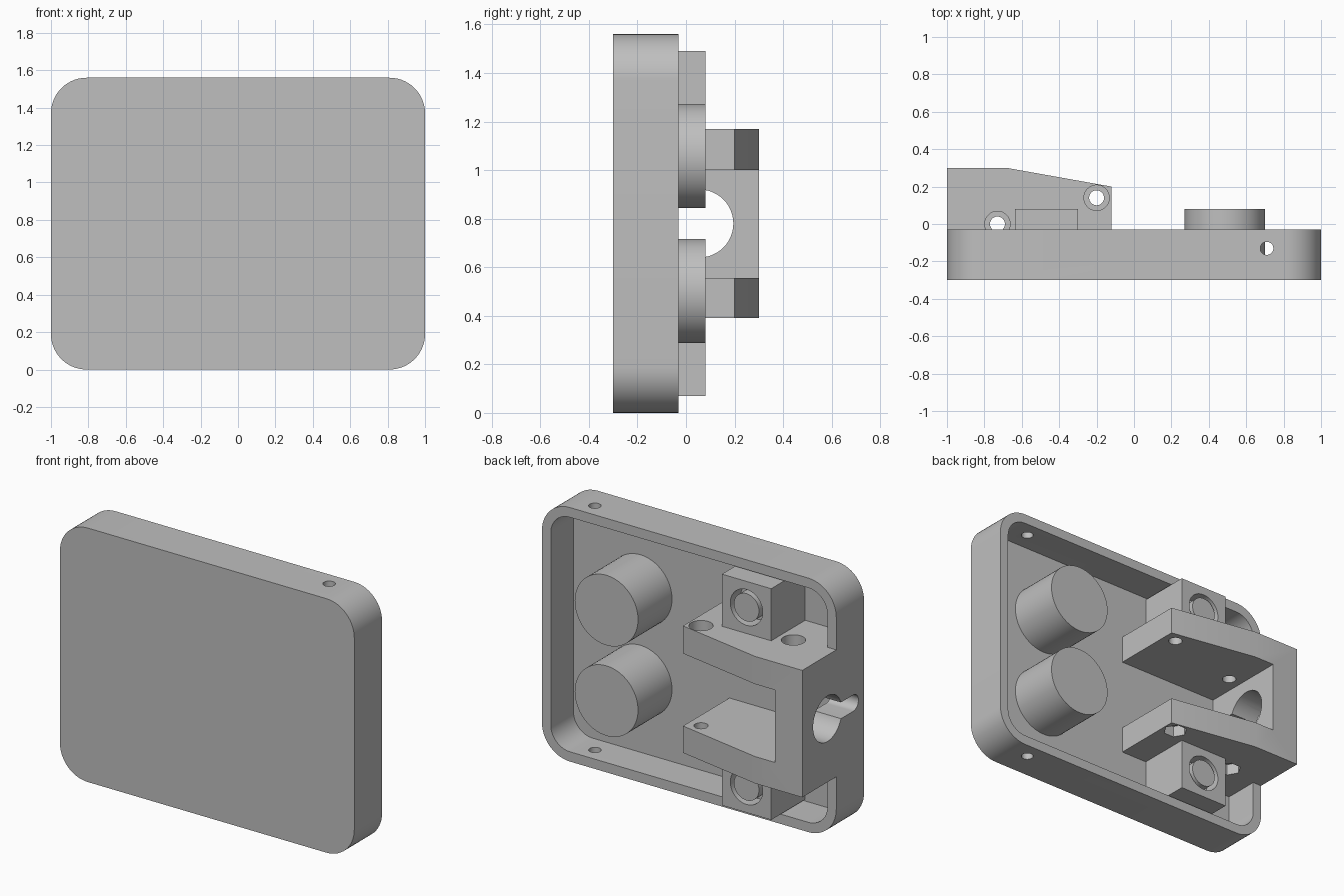
import bpy
import bmesh
from math import pi, cos, sin

cube = bpy.data.objects.get("Cube")
if cube:
    bpy.data.objects.remove(cube, do_unlink=True)

grey = bpy.data.materials.new("plain grey")
grey.use_nodes = True
COLOUR = (0.52, 0.52, 0.52, 1)
grey.diffuse_color = COLOUR
grey.node_tree.nodes["Principled BSDF"].inputs["Base Color"].default_value = COLOUR

# For each axis: place a 2D profile point (u, v) at distance w along the axis
PLACE = {
    "x": lambda u, v, w: (w, u, v),
    "y": lambda u, v, w: (u, w, v),
    "z": lambda u, v, w: (u, v, w),
}


def prism(name, points, axis, lo, hi):
    """Extrude a closed 2D profile along an axis."""
    bm = bmesh.new()
    face = bm.faces.new([bm.verts.new(PLACE[axis](u, v, lo)) for u, v in points])
    new = bmesh.ops.extrude_face_region(bm, geom=[face])["geom"]
    step = PLACE[axis](0, 0, hi - lo)
    bmesh.ops.translate(bm, vec=step, verts=[g for g in new if isinstance(g, bmesh.types.BMVert)])
    bmesh.ops.recalc_face_normals(bm, faces=bm.faces)
    mesh = bpy.data.meshes.new(name)
    bm.to_mesh(mesh)
    bm.free()
    mesh.materials.append(grey)
    obj = bpy.data.objects.new(name, mesh)
    bpy.context.collection.objects.link(obj)
    return obj


def arc(u, v, r, start, end, n):
    return [(u + r * cos(start + (end - start) * i / n),
             v + r * sin(start + (end - start) * i / n)) for i in range(n + 1)]


def circle(u, v, r, n=48):
    return arc(u, v, r, 0, 2 * pi, n)[:-1]


def rect(u0, v0, u1, v1):
    return [(u0, v0), (u1, v0), (u1, v1), (u0, v1)]


def rounded_rect(u0, v0, u1, v1, r):
    corners = [(u1 - r, v1 - r), (u0 + r, v1 - r), (u0 + r, v0 + r), (u1 - r, v0 + r)]
    pts = []
    for i, (u, v) in enumerate(corners):
        pts += arc(u, v, r, i * pi / 2, (i + 1) * pi / 2, 14)
    return pts


def cut(obj, *profile):
    """Subtract a prism from an object."""
    cutter = prism("cutter", *profile)
    cutter.hide_render = True
    mod = obj.modifiers.new("cut", "BOOLEAN")
    mod.operation = "DIFFERENCE"
    mod.solver = "EXACT"
    mod.object = cutter
    bpy.context.view_layer.objects.active = obj
    bpy.ops.object.modifier_apply(modifier=mod.name)
    bpy.data.objects.remove(cutter, do_unlink=True)


HEIGHT, MID = 1.56, 0.78
FLOOR, RIM, WALL = -0.25, -0.03, 0.06
ARM_LOW, ARM_HIGH = 0.39, 1.17
parts = []

# Shallow tray with rounded corners and a pin hole through top and bottom
tray = prism("tray", rounded_rect(-1, 0, 1, HEIGHT, 0.19), "y", -0.30, RIM)
cut(tray, rounded_rect(WALL - 1, WALL, 1 - WALL, HEIGHT - WALL, 0.13), "y", FLOOR, 0.1)
cut(tray, circle(0.71, -0.13, 0.035, 32), "z", -0.1, 1.7)
parts.append(tray)

# U-shaped bracket with tapered arms
plan = [(-1, 0.30), (-0.68, 0.30), (-0.12, 0.20), (-0.12, FLOOR),
        (WALL - 1, FLOOR), (WALL - 1, RIM), (-1, RIM)]
bracket = prism("bracket", plan, "z", ARM_LOW, ARM_HIGH)
cut(bracket, rect(-0.816, -0.4, 0.1, 0.5), "z", 0.555, 1.0)
parts.append(bracket)

# Screw holes: round recess on the upper arm, hex recess under the lower arm
for x, y in [(-0.73, 0.0), (-0.20, 0.14)]:
    cut(bracket, circle(x, y, 0.04, 32), "z", 0.2, 1.4)
    cut(bracket, circle(x, y, 0.068, 32), "z", ARM_HIGH - 0.08, 1.4)
    cut(bracket, circle(x, y, 0.07, 6), "z", 0.2, ARM_LOW + 0.07)

# Keyhole through the side: large bore and a narrow round-ended slot
slot = [(0.05, MID - 0.05), (0.05, MID + 0.05)] + arc(-0.195, MID, 0.05, pi / 2, 3 * pi / 2, 16)
for part in (bracket, tray):
    cut(part, circle(0.055, MID, 0.14), "x", -1.2, -0.7)
    cut(part, slot, "x", -1.2, -0.7)

# Mirrored pairs: round posts, and square blocks with a ring groove
for side, label in ((1, "upper"), (-1, "lower")):
    parts.append(prism(label + "_post", circle(0.485, MID + side * 0.278, 0.215, 64),
                       "y", FLOOR, 0.08))
    z_in, z_out = MID + side * 0.39, MID + side * 0.71
    block = prism(label + "_block", rect(-0.635, min(z_in, z_out), -0.30, max(z_in, z_out)),
                  "y", FLOOR, 0.08)
    z_mid = (z_in + z_out) / 2
    cut(block, circle(-0.467, z_mid, 0.11), "y", -0.02, 0.2)
    parts.append(block)
    parts.append(prism(label + "_block_core", circle(-0.467, z_mid, 0.085), "y", -0.02, 0.08))

# Smooth the curved walls, keep the edges sharp
bpy.ops.object.select_all(action="DESELECT")
for part in parts:
    part.select_set(True)
bpy.context.view_layer.objects.active = tray
bpy.ops.object.shade_smooth_by_angle(angle=pi / 6)
